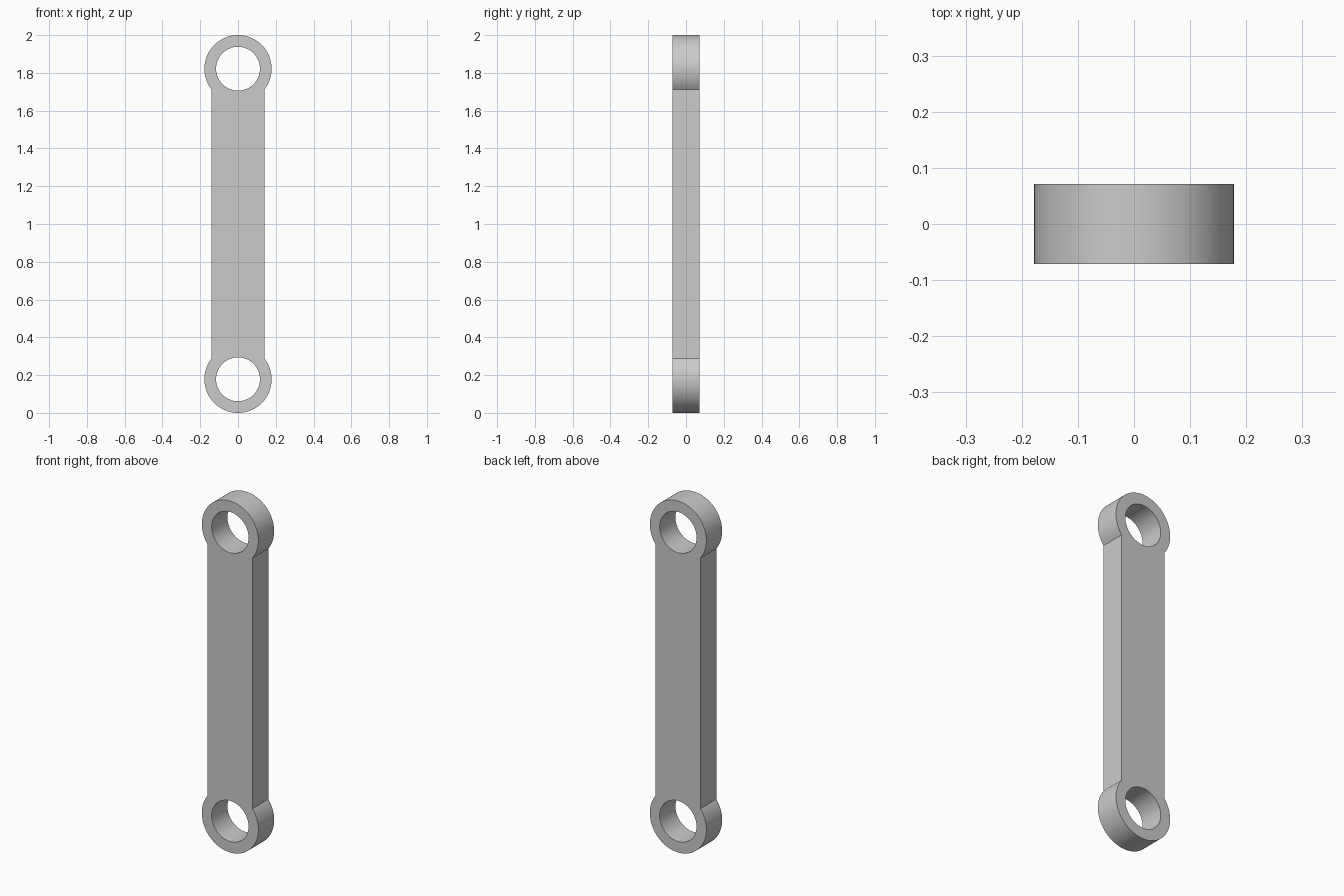
import bpy, bmesh
from math import sin, cos, asin, pi

if "Cube" in bpy.data.objects:
    bpy.data.objects.remove(bpy.data.objects["Cube"], do_unlink=True)

EYE_R, HOLE_R = 0.178, 0.116
BAR_HALF, DEPTH = 0.141, 0.142
EYE_Z = {1: 2 - EYE_R, -1: EYE_R}
NECK = asin(BAR_HALF / EYE_R)      # half angle where the bar meets the eye
INNER, OUTER = 28, 68              # segments beside the bar and around the free end

grey = bpy.data.materials.new("light_grey")
grey.use_nodes = True
colour = (0.6, 0.6, 0.6, 1)
grey.diffuse_color = colour
grey.node_tree.nodes["Principled BSDF"].inputs["Base Color"].default_value = colour

# Angles measured from the direction pointing along the bar
angles = [-NECK + 2 * NECK * i / INNER for i in range(INNER)]
angles += [NECK + 2 * (pi - NECK) * i / OUTER for i in range(OUTER)]

bm = bmesh.new()


def circle(radius, end):
    return [bm.verts.new((radius * sin(a), -DEPTH / 2, EYE_Z[end] - end * radius * cos(a)))
            for a in angles]


# Eye rings, keeping the arc of each that borders the bar
arcs = {}
for end in (1, -1):
    rim, hole = circle(EYE_R, end), circle(HOLE_R, end)
    for i in range(len(angles)):
        j = (i + 1) % len(angles)
        bm.faces.new((rim[i], rim[j], hole[j], hole[i]))
    arcs[end] = rim[:INNER + 1]

# Bar web between the two arcs
bm.faces.new(arcs[1] + arcs[-1][::-1])
bmesh.ops.recalc_face_normals(bm, faces=bm.faces)

# Thicken the flat profile into a solid
front = list(bm.faces)
back = bmesh.ops.extrude_face_region(bm, geom=front, use_keep_orig=True)["geom"]
bmesh.ops.translate(bm, vec=(0, DEPTH, 0),
                    verts=[g for g in back if isinstance(g, bmesh.types.BMVert)])
bmesh.ops.recalc_face_normals(bm, faces=bm.faces)

mesh = bpy.data.meshes.new("link_arm")
bm.to_mesh(mesh)
bm.free()
mesh.materials.append(grey)
link = bpy.data.objects.new("link_arm", mesh)
bpy.context.collection.objects.link(link)

# Smooth curved walls, sharp rims
bpy.ops.object.select_all(action="DESELECT")
link.select_set(True)
bpy.context.view_layer.objects.active = link
bpy.ops.object.shade_smooth_by_angle(angle=pi / 6)
